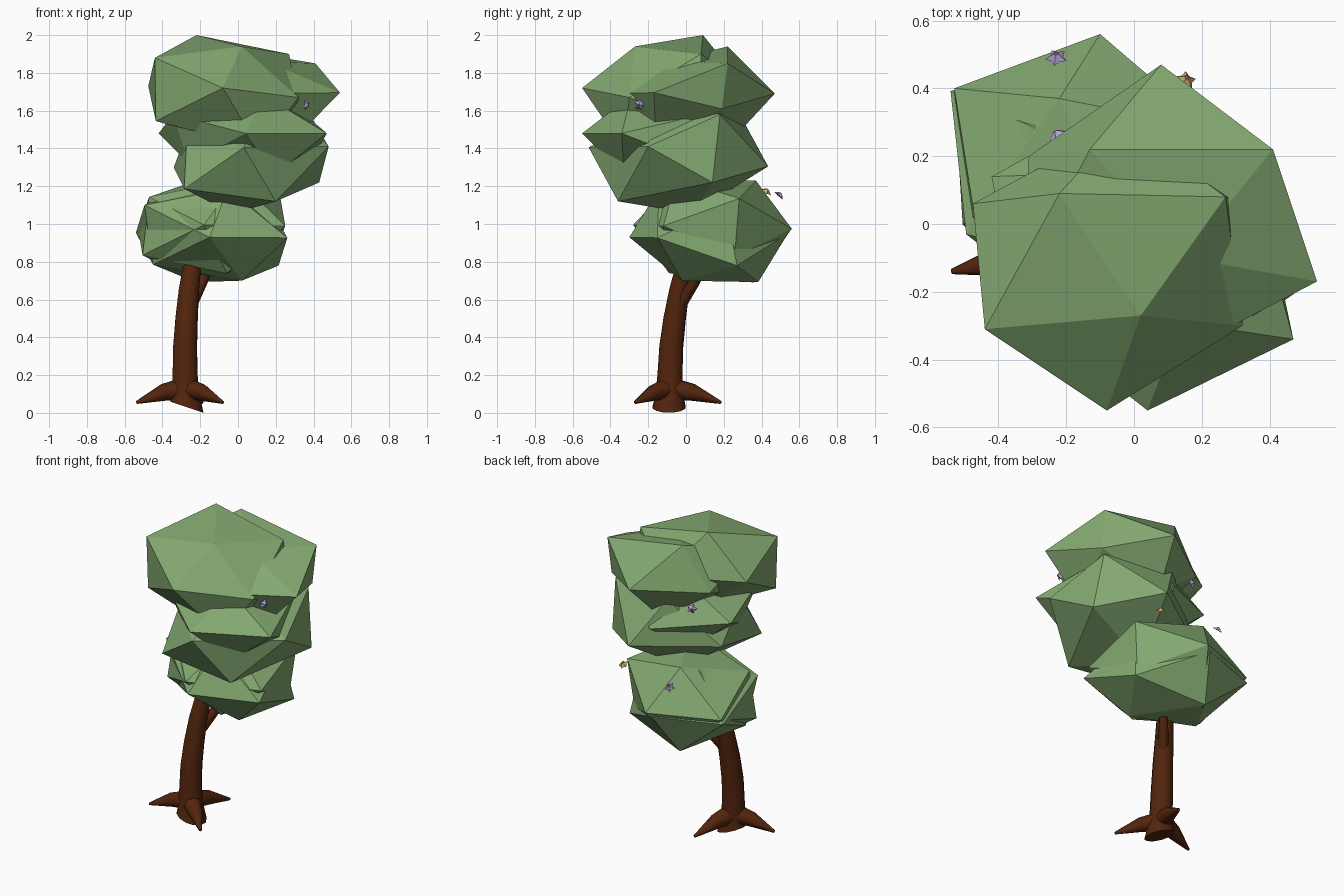
import bpy, bmesh, math
from mathutils import Vector

if "Cube" in bpy.data.objects:
    bpy.data.objects.remove(bpy.data.objects["Cube"])


def material(name, rgb):
    m = bpy.data.materials.new(name)
    m.diffuse_color = (*rgb, 1)
    m.use_nodes = True
    m.node_tree.nodes["Principled BSDF"].inputs["Base Color"].default_value = m.diffuse_color
    return m


LEAF = material("leaf green", (0.228, 0.395, 0.165))
BARK = material("bark brown", (0.085, 0.018, 0.004))
LILAC = material("lilac petal", (0.46, 0.36, 0.74))
GOLD = material("gold petal", (0.64, 0.43, 0.15))
HEART = material("flower centre", (0.16, 0.09, 0.04))


def finish(name, bm, *mats):
    bmesh.ops.recalc_face_normals(bm, faces=bm.faces)
    me = bpy.data.meshes.new(name)
    bm.to_mesh(me)
    bm.free()
    ob = bpy.data.objects.new(name, me)
    bpy.context.collection.objects.link(ob)
    for m in mats:
        me.materials.append(m)
    return ob


def leaf_blob(name, centre, a, b, d, snap=()):
    """Stretched icosahedron given by its centre and one face a-b-d;
    the corner nearest to each snap point is pulled onto it."""
    c = Vector(centre)
    a, b, d = (Vector(p) - c for p in (a, b, d))
    k = (math.sqrt(5) - 1) / 2
    axes = [a, b, d, k * (a + b) - d, k * (b + d) - a, k * (a + d) - b]
    pts = [c + s * v for v in axes for s in (1, -1)]
    for target in map(Vector, snap):
        i = min(range(12), key=lambda n: (pts[n] - target).length)
        pts[i] = target
    bm = bmesh.new()
    for p in pts:
        bm.verts.new(p)
    bmesh.ops.convex_hull(bm, input=bm.verts)
    bmesh.ops.delete(bm, geom=[v for v in bm.verts if not v.link_faces], context='VERTS')
    finish(name, bm, LEAF)


def tube(name, path, sides=12, base_slope=0.0):
    """Round tapered limb through (x, y, z, radius) points."""
    pts = [Vector(p[:3]) for p in path]
    bm = bmesh.new()
    rings = []
    for i, p in enumerate(pts):
        t = (pts[min(i + 1, len(pts) - 1)] - pts[max(i - 1, 0)]).normalized()
        u = t.cross(Vector((0.3, 1, 0.1))).normalized()
        w = t.cross(u)
        ring = []
        for s in range(sides):
            an = 2 * math.pi * s / sides
            q = p + path[i][3] * (u * math.cos(an) + w * math.sin(an))
            if i == 0 and base_slope:
                q.z = p.z + base_slope * (q.x - p.x)
            ring.append(bm.verts.new(q))
        rings.append(ring)
    for r0, r1 in zip(rings, rings[1:]):
        for s in range(sides):
            n = (s + 1) % sides
            bm.faces.new((r0[s], r0[n], r1[n], r1[s]))
    bm.faces.new(rings[0])
    bm.faces.new(rings[-1])
    ob = finish(name, bm, BARK)
    for f in ob.data.polygons:
        f.use_smooth = len(f.vertices) == 4


def flower(name, pos, normal, mat, size=0.033):
    """Five drooping petals round a small dark centre."""
    q = Vector(normal).normalized().to_track_quat('Z', 'Y')
    bm = bmesh.new()

    def ring(radii, z):
        return [bm.verts.new(Vector(pos) + q @ Vector(
            (r * math.cos(i * math.pi / 5), r * math.sin(i * math.pi / 5), z)))
            for i, r in enumerate(radii)]
    inner = ring([size * 0.2] * 10, 0.005)
    tips = ring([size, size * 0.6] * 5, -0.014)
    bm.faces.new(inner).material_index = 1
    for i in range(10):
        j = (i + 1) % 10
        bm.faces.new((inner[i], inner[j], tips[j], tips[i]))
    bm.faces.new(tips)
    finish(name, bm, mat, HEART)


# Trunk, side branch and three roots
tube("trunk", [(-0.27, -0.09, 0.03, 0.09), (-0.278, -0.088, 0.10, 0.075),
               (-0.28, -0.085, 0.20, 0.068), (-0.28, -0.078, 0.35, 0.065),
               (-0.272, -0.06, 0.50, 0.061), (-0.26, -0.035, 0.65, 0.055),
               (-0.245, -0.01, 0.76, 0.05), (-0.22, 0.03, 0.88, 0.045)],
     base_slope=-0.33)
tube("branch", [(-0.255, -0.04, 0.56, 0.035), (-0.185, 0.05, 0.70, 0.028),
                (-0.13, 0.12, 0.85, 0.024)], sides=8)
for i, (x, y) in enumerate([(-0.537, -0.14), (-0.08, -0.27), (-0.19, 0.185)]):
    mx, my = -0.28 + 0.45 * (x + 0.28), -0.085 + 0.45 * (y + 0.085)
    tube("root_%d" % (i + 1), [(-0.28, -0.085, 0.13, 0.06),
                               (mx, my, 0.108, 0.045), (x, y, 0.055, 0.008)], sides=8)

# Crown: three tiers of two overlapping leaf masses
leaf_blob("upper_leaves_front", (-0.055, -0.12, 1.70), (-0.22, 0.09, 2.0),
          (-0.44, -0.31, 1.88), (0.02, -0.27, 1.94),
          [(-0.08, -0.55, 1.72), (-0.475, 0.06, 1.73), (-0.435, -0.30, 1.545),
           (0.32, -0.30, 1.67), (0.27, 0.08, 1.90)])
leaf_blob("upper_leaves_back", (0.08, 0.03, 1.69), (-0.13, 0.22, 1.94),
          (0.41, 0.22, 1.85), (0.08, 0.47, 1.69),
          [(0.15, -0.10, 1.86), (0.40, 0.19, 1.61), (-0.31, 0.20, 1.67)])
leaf_blob("middle_leaves_high", (0.02, -0.09, 1.45), (0.04, -0.55, 1.48),
          (0.47, -0.34, 1.48), (0.14, -0.29, 1.68),
          [(-0.26, -0.19, 1.32), (-0.42, 0.14, 1.48)])
leaf_blob("middle_leaves_low", (0.07, -0.04, 1.355), (0.03, -0.515, 1.405),
          (0.20, -0.36, 1.12), (0.48, -0.20, 1.41),
          [(0.43, 0.14, 1.22), (-0.27, -0.18, 1.49), (0.38, 0.18, 1.58)])
leaf_blob("lower_leaves_front", (-0.14, 0.12, 0.94), (-0.15, -0.30, 0.93),
          (-0.495, -0.03, 1.10), (-0.45, 0.03, 0.785),
          [(0.02, -0.02, 0.70)])
leaf_blob("lower_leaves_back", (-0.14, 0.14, 0.985), (-0.53, 0.40, 0.98),
          (-0.10, 0.56, 0.975), (-0.22, 0.37, 1.23),
          [(-0.225, 0.36, 0.69)])

# Blossoms
flower("blossom_right", (0.37, -0.25, 1.63), (1, -0.3, -0.1), LILAC)
flower("blossom_back", (-0.23, 0.50, 1.16), (-0.1, 0.6, 0.7), LILAC)
flower("blossom_left", (-0.23, 0.27, 1.57), (-0.5, 0.8, 0.1), LILAC)
flower("blossom_gold", (0.155, 0.43, 1.18), (0.2, 0.5, 0.8), GOLD)
